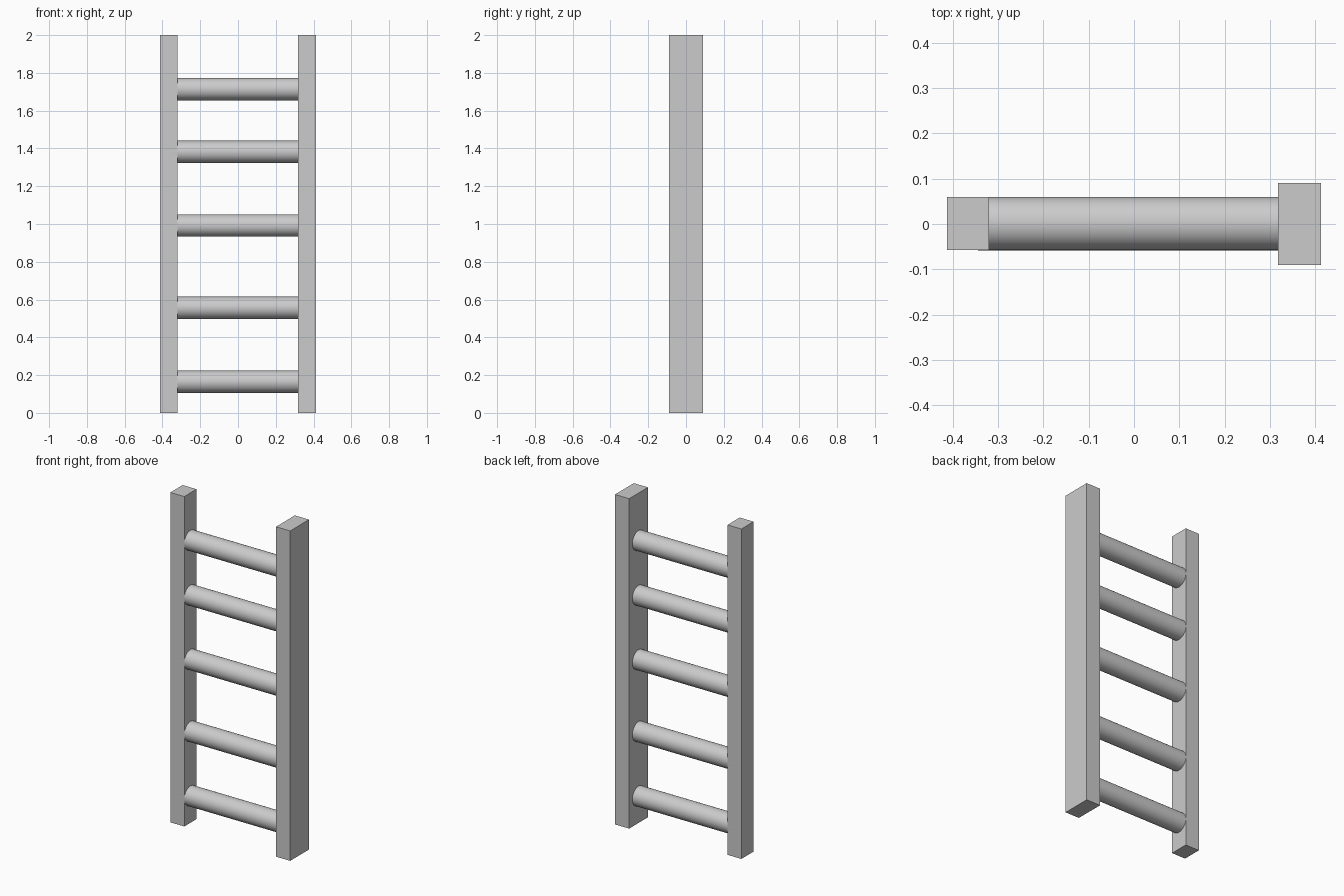
import bpy, math

if "Cube" in bpy.data.objects:
    bpy.data.objects.remove(bpy.data.objects["Cube"])

RUNG_Y = 0.001
RUNG_R = 0.059


def box(name, x0, x1, y0, y1, z0, z1):
    bpy.ops.mesh.primitive_cube_add(
        size=1, location=((x0 + x1) / 2, (y0 + y1) / 2, (z0 + z1) / 2))
    ob = bpy.context.object
    ob.name = name
    ob.scale = (x1 - x0, y1 - y0, z1 - z0)
    bpy.ops.object.transform_apply(location=False, rotation=False, scale=True)
    return ob


def rung(name, z):
    bpy.ops.mesh.primitive_cylinder_add(
        vertices=32, radius=RUNG_R, depth=0.69,
        location=(0, RUNG_Y, z), rotation=(0, math.pi / 2, 0))
    bpy.context.object.name = name
    bpy.ops.object.shade_smooth_by_angle(angle=math.radians(35))


# Side rails: the left one is shallower, so the rungs just break its surface
box("left_rail", -0.413, -0.32, RUNG_Y - 0.0585, RUNG_Y + 0.0585, 0, 2)
box("right_rail", 0.318, 0.413, -0.09, 0.09, 0, 2)

# Unevenly spaced round rungs
for i, z in enumerate((0.165, 0.556, 0.992, 1.382, 1.714)):
    rung(f"rung_{i + 1}", z)
